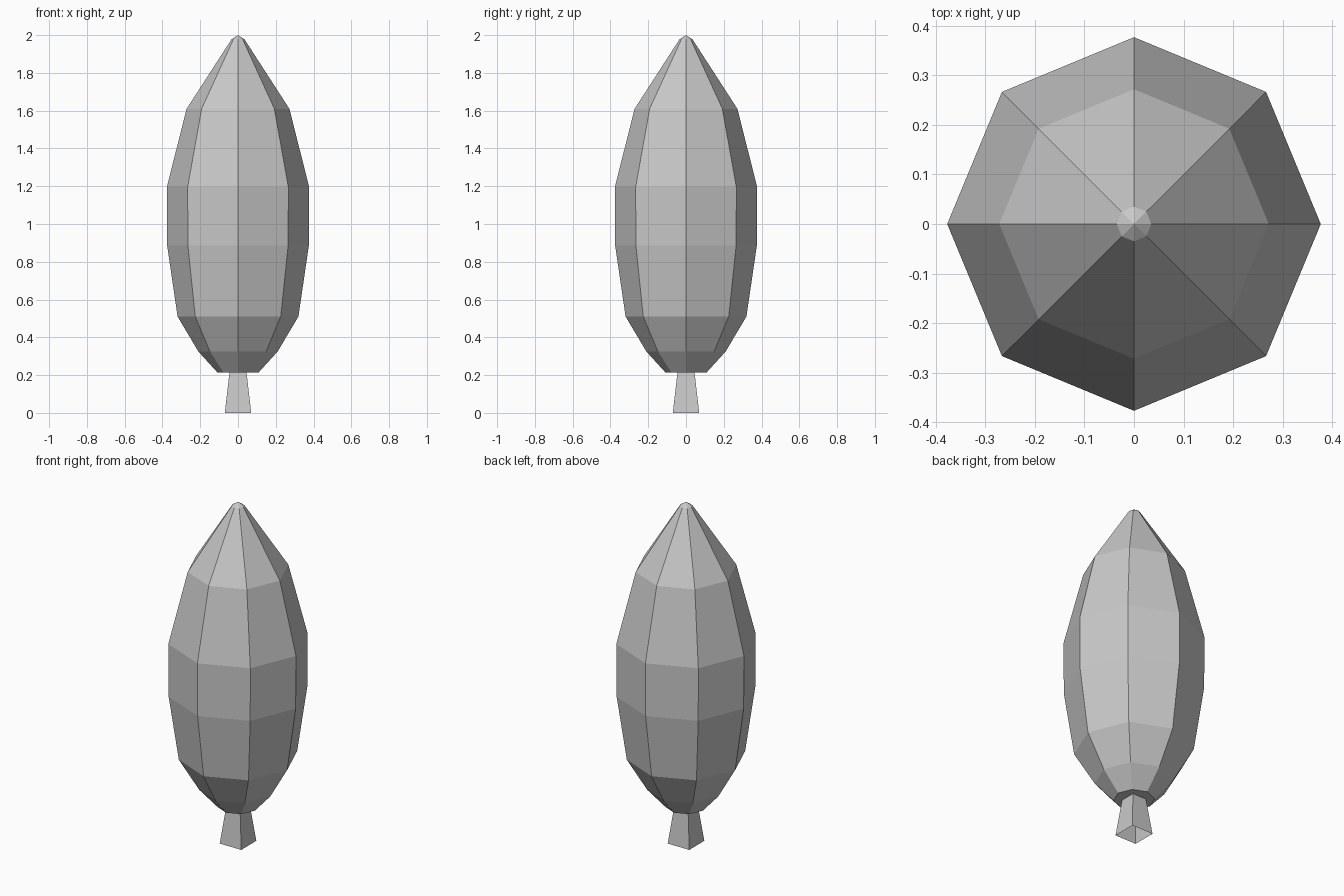
import bpy
import bmesh
from math import cos, sin, tau

cube = bpy.data.objects.get("Cube")
if cube:
    bpy.data.objects.remove(cube, do_unlink=True)


def make_material(name, rgb):
    mat = bpy.data.materials.new(name)
    mat.use_nodes = True
    mat.diffuse_color = (*rgb, 1)
    mat.node_tree.nodes["Principled BSDF"].inputs["Base Color"].default_value = (*rgb, 1)
    return mat


def lathe(name, profile, sides, mat, turn=0.0, tip=None, cap_bottom=False):
    """Stack flat-sided rings of (radius, height), optionally closed by a tip and a base."""
    bm = bmesh.new()
    rings = []
    for r, z in profile:
        angles = [tau * (i + turn) / sides for i in range(sides)]
        rings.append([bm.verts.new((r * cos(a), r * sin(a), z)) for a in angles])
    for low, high in zip(rings, rings[1:]):
        for i in range(sides):
            j = (i + 1) % sides
            bm.faces.new((low[i], low[j], high[j], high[i]))
    if tip is not None:
        apex = bm.verts.new((0, 0, tip))
        for i in range(sides):
            bm.faces.new((rings[-1][i], rings[-1][(i + 1) % sides], apex))
    if cap_bottom:
        bm.faces.new(rings[0][::-1])
    mesh = bpy.data.meshes.new(name)
    bm.to_mesh(mesh)
    bm.free()
    mesh.materials.append(mat)
    obj = bpy.data.objects.new(name, mesh)
    bpy.context.collection.objects.link(obj)
    return obj


grey = make_material("light grey", (0.58, 0.58, 0.58))

# Eight-sided foliage with a small blunt tip and a flat underside
crown = [(0.11, 0.215), (0.21, 0.325), (0.32, 0.51), (0.375, 0.885),
         (0.377, 1.195), (0.272, 1.61), (0.035, 1.977)]
lathe("foliage", crown, 8, grey, tip=2.0, cap_bottom=True)

# Square tapered trunk, open underneath
half_diagonal = 2 ** 0.5
trunk = [(0.07 * half_diagonal, 0), (0.045 * half_diagonal, 0.215)]
lathe("trunk", trunk, 4, grey, turn=0.5)
